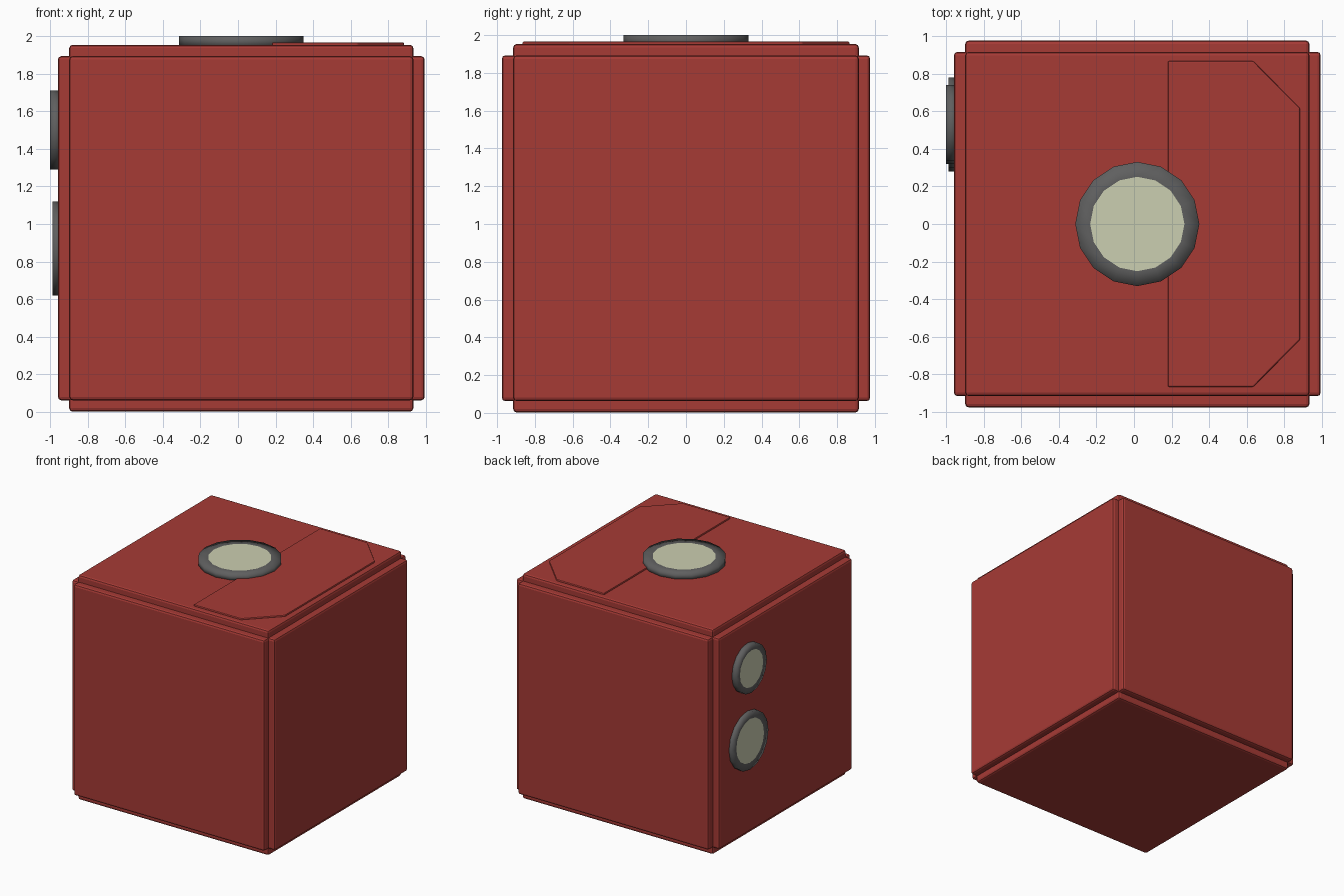
import bpy, bmesh, math
from mathutils import Matrix, Vector

if "Cube" in bpy.data.objects:
    bpy.data.objects.remove(bpy.data.objects["Cube"])


def material(name, rgb):
    m = bpy.data.materials.new(name)
    m.diffuse_color = (*rgb, 1)
    m.use_nodes = True
    m.node_tree.nodes["Principled BSDF"].inputs["Base Color"].default_value = m.diffuse_color
    return m


RED = material("red paint", (0.38, 0.043, 0.036))
GREY = material("dark grey rim", (0.115, 0.115, 0.115))
CREAM = material("pale cream glass", (0.60, 0.62, 0.44))


def add_object(name, bm, mats):
    me = bpy.data.meshes.new(name)
    bmesh.ops.recalc_face_normals(bm, faces=bm.faces)
    bm.to_mesh(me)
    bm.free()
    for m in mats:
        me.materials.append(m)
    ob = bpy.data.objects.new(name, me)
    bpy.context.collection.objects.link(ob)
    return ob


def bevel(ob, width):
    mod = ob.modifiers.new("bevel", "BEVEL")
    mod.width = width
    mod.segments = 2
    mod.limit_method = "ANGLE"


# body: three crossing slabs leave a stepped groove along every cube edge
CENTRE = Vector((0.0175, 0, 0.9775))
SHORT, LONG = 1.83, 1.95
for axis, name in enumerate(("side_panels", "front_back_panels", "top_bottom_panels")):
    size = [SHORT] * 3
    size[axis] = LONG
    bm = bmesh.new()
    bmesh.ops.create_cube(bm, size=1, matrix=Matrix.Translation(CENTRE) @ Matrix.Diagonal((*size, 1)))
    bevel(add_object(name, bm, [RED]), 0.018)

# thin raised hatch with two clipped corners on the top
outline = [(0.18, -0.866), (0.635, -0.866), (0.883, -0.615),
           (0.883, 0.615), (0.635, 0.866), (0.18, 0.866)]
bm = bmesh.new()
base = bm.faces.new([bm.verts.new((x, y, 1.94)) for x, y in outline])
ext = bmesh.ops.extrude_face_region(bm, geom=[base])
for v in ext["geom"]:
    if isinstance(v, bmesh.types.BMVert):
        v.co.z = 1.966
bevel(add_object("top_hatch", bm, [RED]), 0.008)


# round lamps: smooth grey rim around a flat cream disc, facing local +z
def lamp(name, radius, height, matrix):
    bm = bmesh.new()
    bmesh.ops.create_cone(bm, cap_ends=True, segments=16, radius1=radius, radius2=radius,
                          depth=height, matrix=Matrix.Translation((0, 0, -height / 2)))
    for f in bm.faces:
        f.smooth = True
    face = max(bm.faces, key=lambda f: f.calc_center_median().z)
    bmesh.ops.inset_individual(bm, faces=[face], thickness=radius * 0.24)
    face.material_index = 1
    face.smooth = False
    bm.transform(matrix)
    add_object(name, bm, [GREY, CREAM])


lamp("top_lamp", 0.33, 0.06, Matrix.Translation((0.0175, 0, 2.0)))
face_left = Matrix.Rotation(-math.pi / 2, 4, "Y")
lamp("upper_side_lamp", 0.21, 0.06, Matrix.Translation((-1.0, 0.53, 1.5)) @ face_left)
lamp("lower_side_lamp", 0.25, 0.045, Matrix.Translation((-0.987, 0.53, 0.87)) @ face_left)
